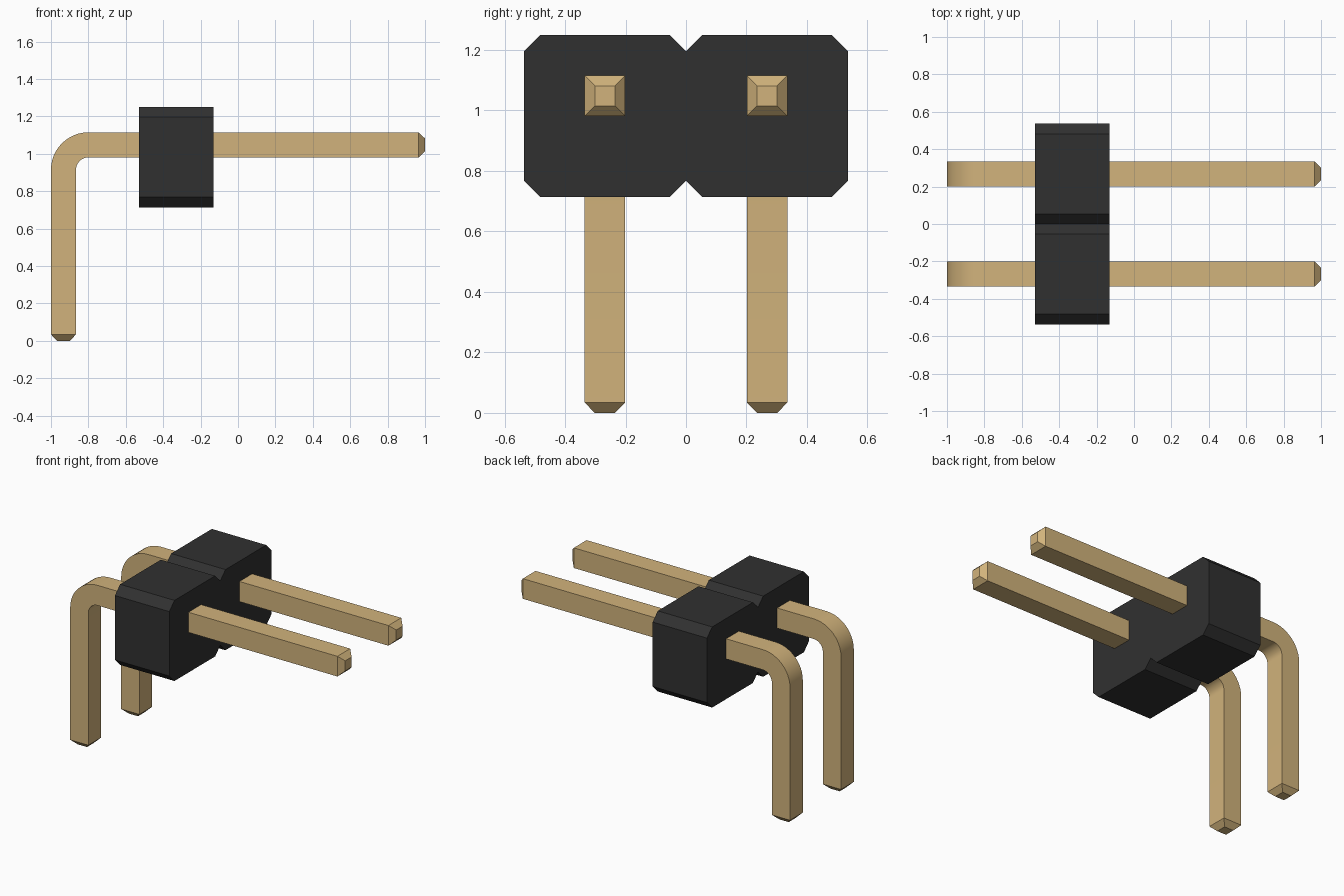
import bpy, bmesh, math
from mathutils import Vector

cube = bpy.data.objects.get("Cube")
if cube:
    bpy.data.objects.remove(cube, do_unlink=True)


def make_material(name, rgb):
    mat = bpy.data.materials.new(name)
    mat.use_nodes = True
    mat.diffuse_color = (*rgb, 1)
    mat.node_tree.nodes["Principled BSDF"].inputs["Base Color"].default_value = (*rgb, 1)
    return mat


black = make_material("black_plastic", (0.03, 0.03, 0.03))
gold = make_material("gold_metal", (0.64, 0.45, 0.20))


def add_object(name, bm, mat):
    bmesh.ops.recalc_face_normals(bm, faces=bm.faces)
    mesh = bpy.data.meshes.new(name)
    bm.to_mesh(mesh)
    bm.free()
    mesh.materials.append(mat)
    obj = bpy.data.objects.new(name, mesh)
    bpy.context.collection.objects.link(obj)
    return obj


def loft(rings):
    """Join matching rings of points into a closed solid."""
    bm = bmesh.new()
    loops = [[bm.verts.new(p) for p in ring] for ring in rings]
    n = len(loops[0])
    for a, b in zip(loops, loops[1:]):
        for i in range(n):
            j = (i + 1) % n
            bm.faces.new((a[i], a[j], b[j], b[i]))
    bm.faces.new(loops[0])
    bm.faces.new(loops[-1])
    return bm


PITCH = 0.536          # spacing of the pins
HALF = 0.067           # half of the pin thickness
AXIS_Z = 1.048         # height of the horizontal pin run
BOTTOM, TOP = 0.714, 1.25
CUT = 0.054            # corner chamfer and notch depth

# Housing: two chamfered squares joined at a V notch
w = PITCH
half_outline = [(0, TOP - CUT), (CUT, TOP), (w - CUT, TOP), (w, TOP - CUT),
                (w, BOTTOM + CUT), (w - CUT, BOTTOM), (CUT, BOTTOM), (0, BOTTOM + CUT)]
outline = half_outline + [(-y, z) for y, z in reversed(half_outline[1:-1])]
add_object("housing", loft([[(x, y, z) for y, z in outline] for x in (-0.53, -0.13)]), black)


# Pins: square section swept up, around the bend and out, with tapered tips
def pin_rings(y):
    bend = 2 * HALF
    centre = Vector((-1 + HALF + bend, y, AXIS_Z - bend))
    left = -1 + HALF
    stations = [(Vector((left, y, 0)), 0, 0.5), (Vector((left, y, 0.034)), 0, 1)]
    steps = 12
    for i in range(steps + 1):
        a = math.pi / 2 * i / steps
        stations.append((centre + bend * Vector((-math.cos(a), 0, math.sin(a))), a, 1))
    stations += [(Vector((0.966, y, AXIS_Z)), math.pi / 2, 1),
                 (Vector((1, y, AXIS_Z)), math.pi / 2, 0.5)]
    rings = []
    for pos, a, scale in stations:
        out = Vector((-math.cos(a), 0, math.sin(a))) * HALF * scale
        side = Vector((0, HALF * scale, 0))
        rings.append([pos + out + side, pos + out - side, pos - out - side, pos - out + side])
    return rings


for name, sign in (("front_pin", -1), ("back_pin", 1)):
    pin = add_object(name, loft(pin_rings(sign * PITCH / 2)), gold)
    bpy.ops.object.select_all(action="DESELECT")
    pin.select_set(True)
    bpy.context.view_layer.objects.active = pin
    bpy.ops.object.shade_smooth_by_angle(angle=math.radians(30))
